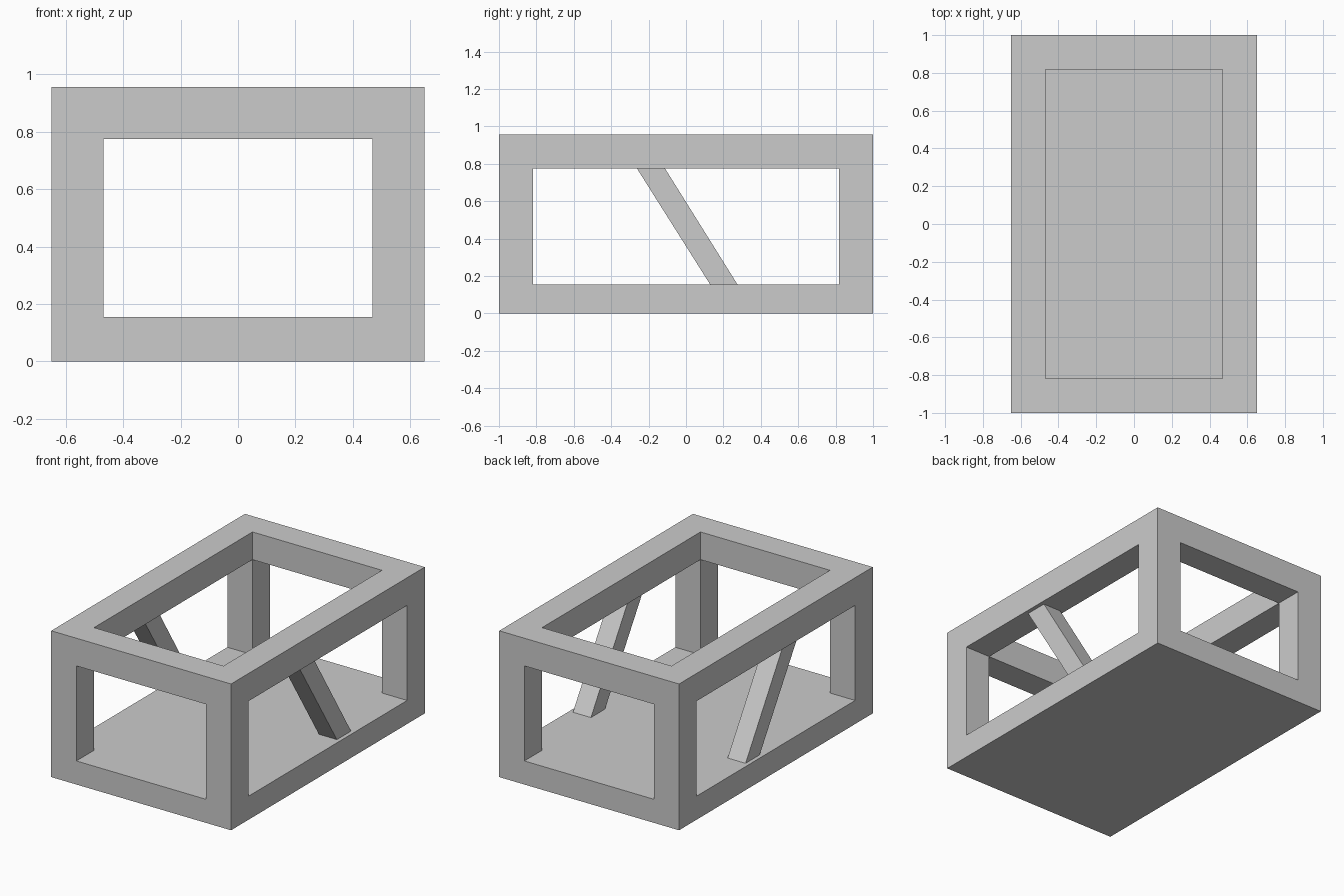
import bpy, bmesh
from mathutils import Vector

if "Cube" in bpy.data.objects:
    bpy.data.objects.remove(bpy.data.objects["Cube"])

# Grid lines that divide the crate into posts, rails and openings
XS = (-0.65, -0.468, 0.468, 0.65)
YS = (-1.0, -0.818, 0.818, 1.0)
ZS = (0.0, 0.154, 0.775, 0.956)


def finish(name, bm):
    bmesh.ops.remove_doubles(bm, verts=bm.verts, dist=1e-5)
    bmesh.ops.recalc_face_normals(bm, faces=bm.faces)
    mesh = bpy.data.meshes.new(name)
    bm.to_mesh(mesh)
    bm.free()
    obj = bpy.data.objects.new(name, mesh)
    bpy.context.collection.objects.link(obj)
    return obj


def solid(cell):
    i, j, k = cell
    if not all(0 <= c <= 2 for c in cell):
        return False
    if k == 0:                        # solid floor slab
        return True
    if k == 1:                        # four corner posts
        return i != 1 and j != 1
    return not (i == 1 and j == 1)    # top rim with open centre


# Welded frame: only faces between solid and empty cells are made
bm = bmesh.new()
cells = [(i, j, k) for i in range(3) for j in range(3) for k in range(3)]
for cell in filter(solid, cells):
    for axis in range(3):
        for step in (0, 1):
            near = list(cell)
            near[axis] += 1 if step else -1
            if solid(tuple(near)):
                continue
            corners = []
            for a, b in ((0, 0), (1, 0), (1, 1), (0, 1)):
                idx = list(cell)
                idx[axis] += step
                idx[(axis + 1) % 3] += a
                idx[(axis + 2) % 3] += b
                corners.append(bm.verts.new((XS[idx[0]], YS[idx[1]], ZS[idx[2]])))
            bm.faces.new(corners)
finish("crate_frame", bm)

# Diagonal side braces, slanted profile extruded across x
PROFILE = ((0.13, ZS[1]), (0.276, ZS[1]), (-0.112, ZS[2]), (-0.262, ZS[2]))
for name, x in (("left_brace", -0.559), ("right_brace", 0.559)):
    bm = bmesh.new()
    face = bm.faces.new([bm.verts.new((x - 0.065, y, z)) for y, z in PROFILE])
    ext = bmesh.ops.extrude_face_region(bm, geom=[face], use_keep_orig=True)
    moved = [g for g in ext["geom"] if isinstance(g, bmesh.types.BMVert)]
    bmesh.ops.translate(bm, verts=moved, vec=Vector((0.13, 0, 0)))
    finish(name, bm)
